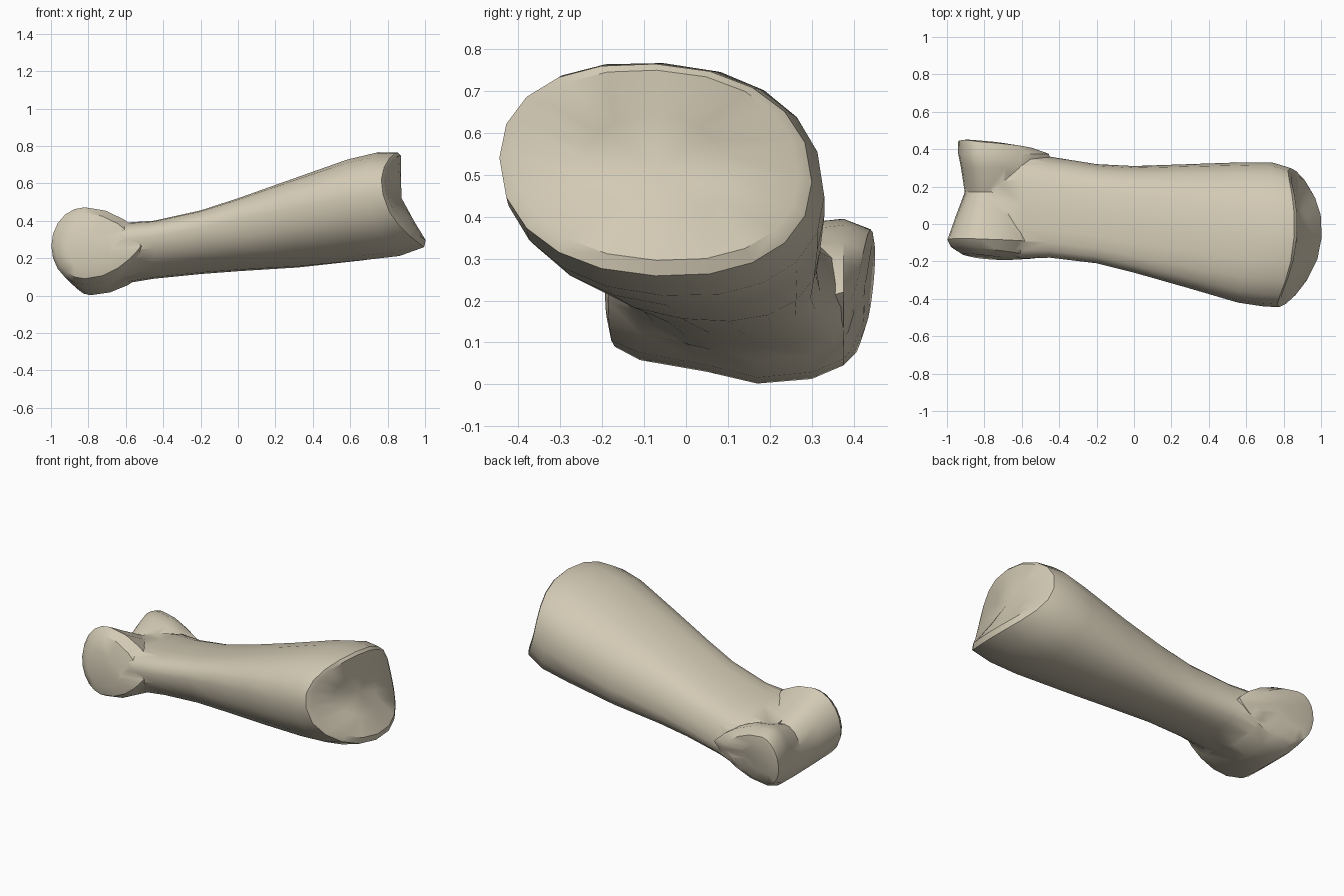
import bpy, bmesh
from math import sin, cos, pi, copysign

cube = bpy.data.objects.get("Cube")
if cube:
    bpy.data.objects.remove(cube, do_unlink=True)

# Single ivory colour
ivory = bpy.data.materials.new("ivory")
ivory.use_nodes = True
ivory.diffuse_color = (0.65, 0.59, 0.46, 1)
ivory.node_tree.nodes["Principled BSDF"].inputs["Base Color"].default_value = ivory.diffuse_color
SIDES = 20
ANGLES = [2 * pi * i / SIDES for i in range(SIDES)]


def loft(name, rings, tip=None):
    """Skin closed rings; close the far end on a tip point or a flat cap."""
    bm = bmesh.new()
    loops = [[bm.verts.new(p) for p in ring] for ring in rings]
    for a, b in zip(loops, loops[1:]):
        for i in range(SIDES):
            j = (i + 1) % SIDES
            bm.faces.new((a[i], a[j], b[j], b[i]))
    bm.faces.new(loops[0])
    if tip:
        centre = bm.verts.new(tip)
        for i in range(SIDES):
            bm.faces.new((loops[-1][i], loops[-1][(i + 1) % SIDES], centre))
    else:
        bm.faces.new(loops[-1])
    bmesh.ops.recalc_face_normals(bm, faces=bm.faces)
    mesh = bpy.data.meshes.new(name)
    bm.to_mesh(mesh)
    bm.free()
    mesh.materials.append(ivory)
    obj = bpy.data.objects.new(name, mesh)
    bpy.context.collection.objects.link(obj)
    return obj


def power(value, exponent):
    return copysign(abs(value) ** exponent, value)


def flare(t):
    """Saddle-shaped offset of the wide end along the shaft."""
    return 0.03 * cos(t) - 0.07 * sin(t) - 0.06 * cos(2 * t)


def section(x, y0, y1, z0, z1, skew, shear, box):
    """Skewed oval: boxy upper half with a front ridge, rounder lower half."""
    ring = []
    for t in ANGLES:
        up = sin(t - skew)
        y = power(cos(t), box if sin(t) > 0 else 0.9)
        z = power(up, box if up > 0 else 0.9)
        ring.append((x + shear * flare(t),
                     (y0 + y1) / 2 + (y1 - y0) / 2 * y,
                     (z0 + z1) / 2 + (z1 - z0) / 2 * z))
    return ring


def condyle(y, cx, cz, r_out, r_in, rz, tilt, lean):
    """Slice across the knuckle: round outside, tapering into the shaft."""
    ring = []
    for t in ANGLES:
        inward = cos(t) > 0
        ring.append((cx + (r_in if inward else r_out) * cos(t),
                     y + tilt * sin(t) + lean * cos(t),
                     cz + rz * power(sin(t), 1.8 if inward else 1)))
    return ring


# Shaft: x, front, back, bottom, top, skew, shear, boxiness
shaft_profile = [
    (-0.76, -0.14, 0.37, 0.09, 0.355, 0.3, 0, 0.75),
    (-0.60, -0.185, 0.40, 0.065, 0.39, 0.33, 0, 0.7),
    (-0.45, -0.18, 0.36, 0.09, 0.40, 0.33, 0, 0.68),
    (-0.20, -0.21, 0.32, 0.115, 0.455, 0.33, 0, 0.68),
    (0.00, -0.26, 0.31, 0.13, 0.52, 0.3, 0, 0.7),
    (0.30, -0.34, 0.32, 0.15, 0.625, 0.25, 0.2, 0.78),
    (0.60, -0.42, 0.33, 0.185, 0.73, 0.17, 0.5, 0.85),
    (0.76, -0.44, 0.33, 0.21, 0.768, 0.12, 0.8, 0.88),
    (0.865, -0.445, 0.30, 0.258, 0.765, 0.09, 1, 0.9),
    (0.88, -0.41, 0.27, 0.295, 0.75, 0.09, 0.95, 0.9),
    (0.875, -0.24, 0.10, 0.40, 0.64, 0.09, 0.5, 0.95),
]
shaft = loft("bone_shaft", [section(*row) for row in shaft_profile], (0.875, -0.07, 0.52))

# Knuckle: y, centre x, centre z, outer radius, shaft-side radius, height radius, tilt, lean
knuckle_profile = [
    (-0.175, -0.82, 0.25, 0.10, 0.16, 0.10, 0.01, -0.015),
    (-0.15, -0.82, 0.265, 0.16, 0.30, 0.175, 0.02, -0.03),
    (-0.095, -0.82, 0.265, 0.178, 0.36, 0.207, 0.015, -0.01),
    (0.05, -0.81, 0.215, 0.14, 0.36, 0.185, 0, 0),
    (0.17, -0.79, 0.17, 0.115, 0.34, 0.168, 0, 0),
    (0.30, -0.80, 0.20, 0.125, 0.36, 0.187, 0, 0),
    (0.375, -0.815, 0.22, 0.125, 0.36, 0.175, 0, 0),
    (0.42, -0.83, 0.22, 0.11, 0.30, 0.15, 0.02, -0.02),
    (0.437, -0.84, 0.24, 0.075, 0.16, 0.10, 0.01, -0.01),
]
knuckle = loft("knuckle", [condyle(*row) for row in knuckle_profile])

# Fuse the knuckle into the shaft
bpy.ops.object.select_all(action="DESELECT")
bpy.context.view_layer.objects.active = shaft
shaft.select_set(True)
union = shaft.modifiers.new("fuse_knuckle", "BOOLEAN")
union.operation = "UNION"
union.solver = "EXACT"
union.object = knuckle
bpy.ops.object.modifier_apply(modifier=union.name)
bpy.data.objects.remove(knuckle, do_unlink=True)
bpy.ops.object.shade_smooth_by_angle(angle=0.65)
